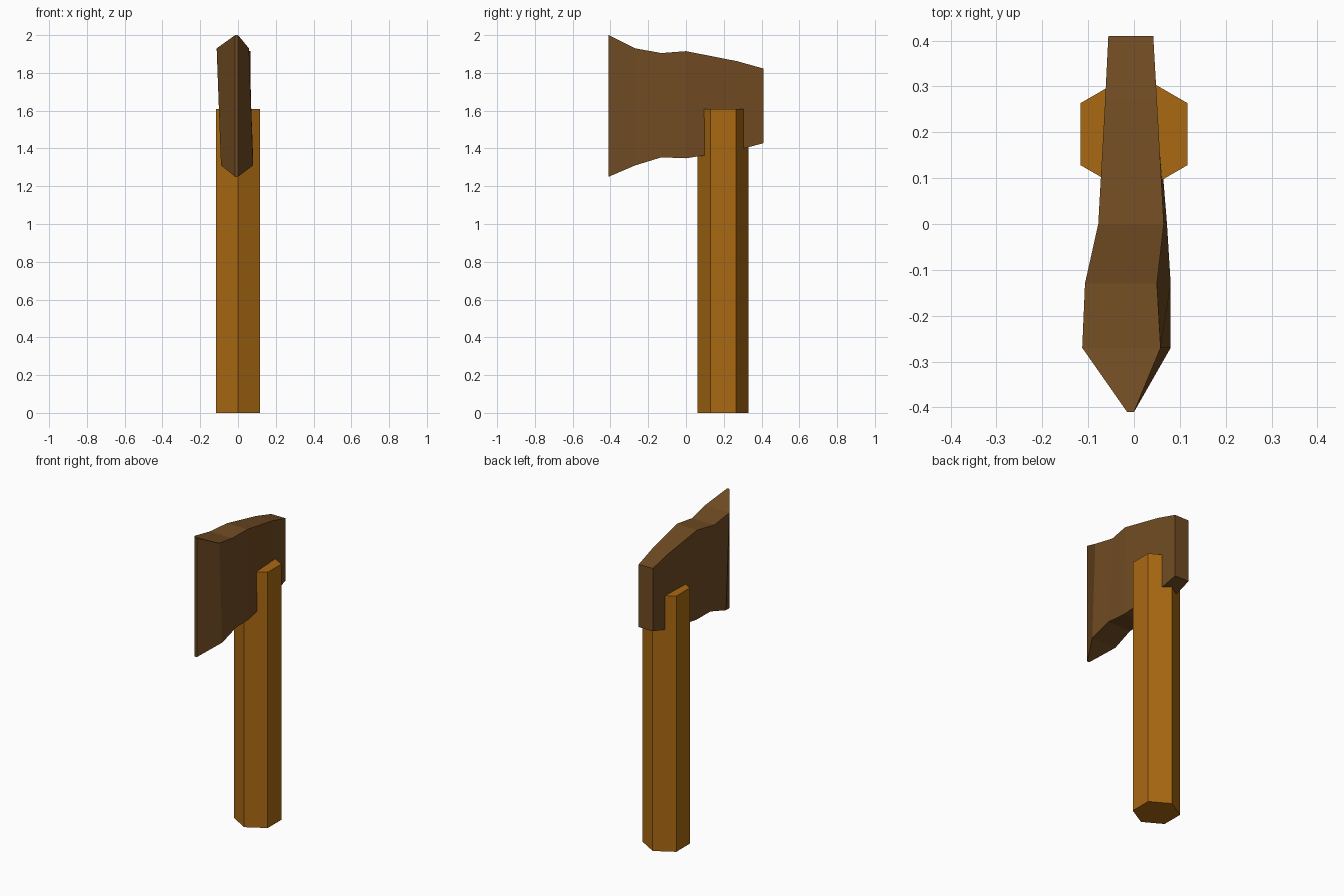
import bpy, bmesh, math

if "Cube" in bpy.data.objects:
    bpy.data.objects.remove(bpy.data.objects["Cube"])


def paint(ob, name, rgb):
    m = bpy.data.materials.new(name)
    m.diffuse_color = (*rgb, 1)
    m.use_nodes = True
    m.node_tree.nodes["Principled BSDF"].inputs["Base Color"].default_value = m.diffuse_color
    ob.data.materials.append(m)


# Handle: hexagonal shaft with a corner facing forward
bpy.ops.mesh.primitive_cylinder_add(vertices=6, radius=0.135, depth=1.61,
                                    location=(0, 0.196, 0.805))
handle = bpy.context.object
handle.name = "handle"
paint(handle, "handle_wood", (0.40, 0.14, 0.006))

# Axe head: loft of four-cornered sections from cutting edge to poll
# y, top z, bottom z, top left x, top right x, bottom left x, bottom right x
sections = [
    (-0.41, 2.00, 1.25, -0.015, 0.000, -0.015, 0.000),
    (-0.27, 1.93, 1.31, -0.113, 0.058, -0.090, 0.080),
    (-0.13, 1.905, 1.353, -0.107, 0.050, -0.080, 0.080),
    (0.00, 1.915, 1.348, -0.078, 0.065, -0.072, 0.072),
    (0.27, 1.862, 1.39, -0.063, 0.050, -0.063, 0.050),
    (0.41, 1.823, 1.428, -0.056, 0.042, -0.056, 0.042),
]
bm = bmesh.new()
rings = [[bm.verts.new(p) for p in ((tl, y, zt), (tr, y, zt), (br, y, zb), (bl, y, zb))]
         for y, zt, zb, tl, tr, bl, br in sections]
for a, b in zip(rings, rings[1:]):
    for i in range(4):
        j = (i + 1) % 4
        bm.faces.new((a[i], a[j], b[j], b[i]))
bm.faces.new(rings[0])
bm.faces.new(rings[-1])
bmesh.ops.recalc_face_normals(bm, faces=bm.faces)
mesh = bpy.data.meshes.new("axe_head")
bm.to_mesh(mesh)
bm.free()
head = bpy.data.objects.new("axe_head", mesh)
bpy.context.collection.objects.link(head)
paint(head, "head_brown", (0.16, 0.07, 0.016))
